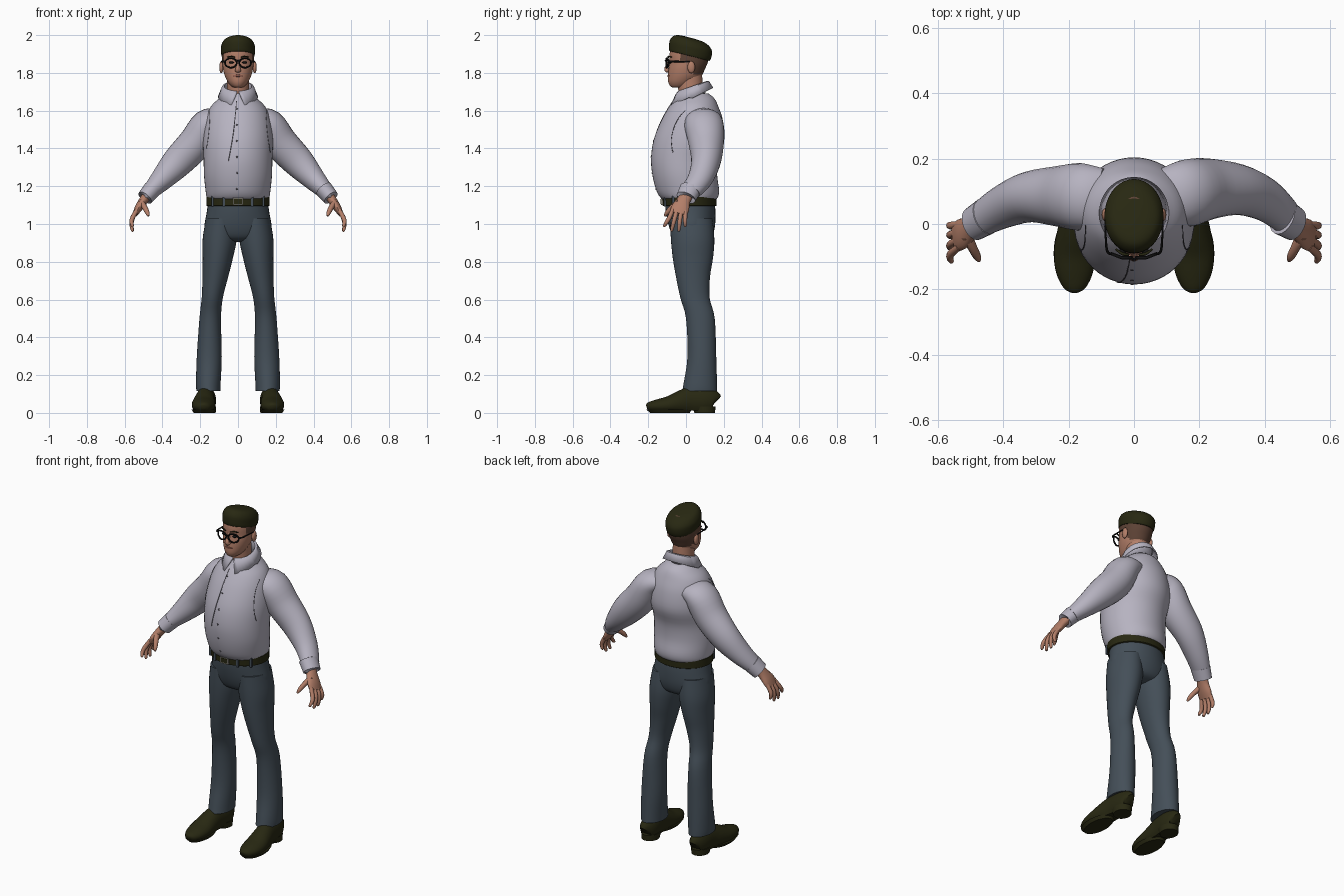
import bpy, bmesh, math
from mathutils import Vector
from mathutils.bvhtree import BVHTree

if "Cube" in bpy.data.objects:
    bpy.data.objects.remove(bpy.data.objects["Cube"])


def material(name, col):
    m = bpy.data.materials.new(name)
    m.diffuse_color = (*col, 1)
    m.use_nodes = True
    m.node_tree.nodes["Principled BSDF"].inputs["Base Color"].default_value = m.diffuse_color
    return m


SHIRT = material("pale lilac cloth", (0.47, 0.45, 0.53))
PANTS = material("slate cloth", (0.058, 0.078, 0.098))
SKIN = material("skin", (0.45, 0.21, 0.14))
FADE = material("cropped hair", (0.11, 0.055, 0.036))
DARK = material("dark olive", (0.021, 0.021, 0.006))
BLACK = material("black", (0.006, 0.006, 0.006))
SEAM = material("seam grey", (0.11, 0.105, 0.125))
LIP = material("lip", (0.30, 0.11, 0.08))
METAL = material("buckle metal", (0.25, 0.24, 0.2))


def spline(rows, sub):
    """Smoothly interpolate rows of parameters."""
    out = []
    for i in range(len(rows) - 1):
        p = [rows[max(i - 1, 0)], rows[i], rows[i + 1], rows[min(i + 2, len(rows) - 1)]]
        for k in range(sub):
            t = k / sub
            out.append([0.5 * (2 * b + (c - a) * t + (2 * a - 5 * b + 4 * c - d) * t * t
                               + (3 * b - a - 3 * c + d) * t ** 3) for a, b, c, d in zip(*p)])
    return out + [list(rows[-1])]


def skin(name, rings, mat, caps=True, closed=False):
    """Bridge equal-length point rings into a mesh object."""
    bm = bmesh.new()
    vs = [[bm.verts.new(p) for p in r] for r in rings]
    n = len(vs[0])
    for i in range(len(vs) if closed else len(vs) - 1):
        a, b = vs[i], vs[(i + 1) % len(vs)]
        for j in range(n):
            k = (j + 1) % n
            bm.faces.new((a[j], a[k], b[k], b[j]))
    if caps and not closed:
        bm.faces.new(vs[0])
        bm.faces.new(vs[-1])
    bmesh.ops.recalc_face_normals(bm, faces=bm.faces)
    return finish(name, bm, mat)


def finish(name, bm, mat):
    me = bpy.data.meshes.new(name)
    bm.to_mesh(me)
    bm.free()
    me.materials.append(mat)
    ob = bpy.data.objects.new(name, me)
    bpy.context.collection.objects.link(ob)
    return ob


def angles(n):
    return [2 * math.pi * j / n for j in range(n)]


def body(name, rows, mat, n=36, sub=4):
    """Horizontal rings: (z, front y, back y, half width, centre x)."""
    rings = [[(cx + rx * math.cos(a), (f + b) / 2 + (b - f) / 2 * math.sin(a), z) for a in angles(n)]
             for z, f, b, rx, cx in spline(rows, sub)]
    return skin(name, rings, mat)


def tube(name, rows, mat, ref=(0, 1, 0), n=20, sub=4, closed=False):
    """Rings along a path: (x, y, z, radius across, radius along ref)."""
    pts = spline(rows, sub) if not closed else rows
    rings, m = [], len(pts)
    for i, p in enumerate(pts):
        nxt = pts[(i + 1) % m] if closed else pts[min(i + 1, m - 1)]
        prv = pts[i - 1] if closed else pts[max(i - 1, 0)]
        t = (Vector(nxt[:3]) - Vector(prv[:3])).normalized()
        v = Vector(ref)
        v = (v - t * v.dot(t)).normalized()
        u = v.cross(t)
        rings.append([Vector(p[:3]) + u * p[3] * math.cos(a) + v * p[4] * math.sin(a) for a in angles(n)])
    return skin(name, rings, mat, closed=closed)


def ball(name, loc, size, mat):
    bm = bmesh.new()
    bmesh.ops.create_uvsphere(bm, u_segments=16, v_segments=10, radius=1)
    for v in bm.verts:
        v.co = Vector([c * s + l for c, s, l in zip(v.co, size, loc)])
    return finish(name, bm, mat)


def box(name, loc, size, mat):
    bm = bmesh.new()
    bmesh.ops.create_cube(bm, size=1)
    for v in bm.verts:
        v.co = Vector([c * s + l for c, s, l in zip(v.co, size, loc)])
    return finish(name, bm, mat)


# Shirt body
torso = body("shirt_body", [
    (1.125, -.11, .15, .15, 0), (1.14, -.135, .168, .165, 0), (1.18, -.158, .175, .172, 0),
    (1.26, -.178, .165, .18, 0), (1.35, -.185, .172, .182, 0), (1.45, -.17, .203, .185, 0),
    (1.55, -.13, .195, .172, 0), (1.62, -.09, .172, .145, 0), (1.665, -.06, .15, .10, 0),
    (1.69, -.045, .12, .07, 0)], SHIRT, n=48)

# Trousers, seat and belt
body("trouser_seat", [
    (1.13, -.112, .15, .155, 0), (1.06, -.106, .156, .166, 0), (.98, -.088, .152, .177, 0),
    (.925, -.06, .13, .15, 0), (.905, -.01, .08, .06, 0)], PANTS)
body("belt", [(1.095, -.118, .158, .163, 0), (1.098, -.124, .162, .168, 0),
              (1.142, -.126, .162, .168, 0), (1.146, -.12, .158, .163, 0)], DARK, sub=1)
box("belt_buckle", (0, -.126, 1.12), (.055, .012, .04), METAL)
box("buckle_inset", (0, -.1325, 1.12), (.04, .004, .026), DARK)

sleeves = []
for s, side in ((-1, "right"), (1, "left")):
    dy = .022 if s > 0 else 0
    for k, x in enumerate((.075, .135)):
        box(f"belt_loop_{side}_{k}", (s * x, .022 - .148 * math.sqrt(1 - (x / .17) ** 2), 1.12),
            (.012, .012, .056), PANTS)
    body(f"trouser_leg_{side}", [
        (1.03, -.085, .14, .08, s * .09), (.92, -.08, .15, .09, s * .097), (.82, -.07, .143, .08, s * .107),
        (.72, -.053, .127, .068, s * .12), (.61, -.03, .125, .056, s * .136), (.5, 0, .152, .057, s * .147),
        (.3, .008, .16, .066, s * .152), (.16, -.012, .164, .065, s * .157),
        (.115, -.02, .165, .063, s * .157)], PANTS)

    # Shoe upper, flattened on the sole
    shoe = tube(f"shoe_{side}", [
        (s * .182, -.208, .03, .012, .012), (s * .182, -.195, .033, .024, .034),
        (s * .182, -.15, .036, .036, .056), (s * .182, -.09, .042, .047, .063),
        (s * .178, -.03, .055, .062, .058), (s * .172, .03, .065, .075, .051),
        (s * .166, .1, .065, .075, .050), (s * .165, .145, .06, .06, .038),
        (s * .165, .155, .055, .04, .022)], DARK, ref=(1, 0, 0), n=24)
    for v in shoe.data.vertices:
        v.co.z = max(v.co.z, .012)
    # Sole and heel
    body(f"sole_{side}", [(0, -.19, .02, .052, s * .182), (.018, -.21, .03, .064, s * .182)], DARK, sub=1)
    body(f"heel_{side}", [(0, .045, .153, .048, s * .166), (.035, .03, .157, .05, s * .166)], DARK, sub=1)

    # Sleeve and cuff
    sleeves.append(tube(f"sleeve_{side}", [
        (s * .09, .085, 1.56, .05, .085), (s * .16, .083 + dy / 2, 1.53, .082, .103),
        (s * .225, .085 + dy, 1.43, .09, .094), (s * .318, .083 + dy, 1.33, .083, .078),
        (s * .40, .053 + dy, 1.24, .062, .066), (s * .462, .018 + dy / 3, 1.175, .044, .055)], SHIRT, n=28))
    tube(f"cuff_{side}", [(s * .452, .024, 1.186, .038, .045), (s * .454, .023, 1.184, .048, .058),
                          (s * .492, 0, 1.139, .043, .053), (s * .492, 0, 1.139, .034, .042)], SHIRT, sub=1)

    # Hand
    tube(f"palm_{side}", [
        (s * .475, .008, 1.16, .026, .034), (s * .50, -.012, 1.125, .024, .036),
        (s * .526, -.03, 1.085, .021, .048), (s * .545, -.04, 1.052, .014, .045)], SKIN)
    for k in range(4):
        yb, yt = (-.074, -.05, -.027, -.005)[k], (-.114, -.076, -.038, -.004)[k]
        zt = (.99, .966, .966, .99)[k]
        tube(f"finger_{side}_{k}", [
            (s * .535, yb + .004, 1.075, .011, .011), (s * .557, (yb * 2 + yt) / 3, 1.035, .0125, .012),
            (s * .564, (yb + yt * 2) / 3, (1.035 + zt) / 2, .011, .011),
            (s * .559, yt, zt, .008, .008), (s * .558, yt, zt - .006, .003, .003)], SKIN, n=10, sub=3)
    tube(f"thumb_{side}", [
        (s * .512, -.035, 1.115, .016, .02), (s * .494, -.073, 1.088, .014, .015),
        (s * .48, -.1, 1.06, .012, .012), (s * .474, -.113, 1.042, .005, .005)], SKIN, n=10, sub=3)

    # Ear, eye and brow
    ball(f"ear_{side}", (s * .088, .028, 1.83), (.011, .02, .032), SKIN)
    ball(f"eye_{side}", (s * .035, -.0835, 1.855), (.013, .007, .006), BLACK)
    tube(f"brow_{side}", [(s * .016, -.094, 1.882, .003, .004), (s * .035, -.091, 1.888, .003, .005),
                          (s * .056, -.077, 1.883, .003, .003)], DARK, n=8)
    # Glasses rim and temple arm
    rim = [(s * (.038 + .031 * math.cos(a)), -.103 + .012 * max(0, math.cos(a)), 1.853 + .025 * math.sin(a),
            .0042, .005) for a in angles(28)]
    tube(f"glasses_rim_{side}", rim, BLACK, n=8, closed=True)
    tube(f"glasses_arm_{side}", [(s * .066, -.092, 1.861, .004, .005), (s * .082, -.083, 1.861, .004, .005),
                                 (s * .087, -.03, 1.86, .003, .004), (s * .088, .035, 1.857, .003, .004)],
         BLACK, ref=(0, 0, 1), n=8)
tube("glasses_bridge", [(-.01, -.103, 1.86, .004, .004), (0, -.109, 1.864, .004, .004),
                        (.01, -.103, 1.86, .004, .004)], BLACK, n=8)

# Neck and head
body("neck", [(1.63, -.035, .10, .068, 0), (1.70, -.04, .09, .059, 0), (1.80, -.05, .085, .058, 0)], SKIN)
head = body("head", [
    (1.722, -.07, 0, .02, 0), (1.73, -.084, .02, .036, 0), (1.752, -.094, .05, .054, 0),
    (1.785, -.095, .083, .07, 0), (1.82, -.092, .10, .079, 0), (1.855, -.087, .115, .083, 0),
    (1.90, -.087, .125, .084, 0), (1.94, -.075, .12, .078, 0), (1.97, -.04, .08, .05, 0)], SKIN, n=40, sub=6)
head.data.materials.append(FADE)
for p in head.data.polygons:
    c = p.center
    if c.z > 1.79 and c.y > .035 or c.z > 1.865 and c.y > -.03:
        p.material_index = 1
tube("nose", [(0, -.084, 1.868, .006, .008), (0, -.094, 1.845, .008, .010), (0, -.104, 1.822, .011, .013),
              (0, -.098, 1.812, .012, .017), (0, -.09, 1.806, .004, .008)], SKIN, ref=(1, 0, 0), n=14)
tube("mouth", [(-.026, -.087, 1.783, .002, .002), (-.012, -.0935, 1.785, .005, .004),
               (0, -.0955, 1.784, .006, .004), (.012, -.0935, 1.785, .005, .004),
               (.026, -.087, 1.783, .002, .002)], LIP, n=8)

# Hair cap, tilted down to the back
hair = body("hair", [
    (1.89, -.078, .118, .082, 0), (1.893, -.088, .126, .088, 0), (1.92, -.09, .136, .09, 0),
    (1.955, -.086, .136, .089, 0), (1.982, -.068, .118, .075, 0), (1.994, -.045, .09, .05, 0),
    (1.998, -.01, .05, .02, 0)], DARK)
for v in hair.data.vertices:
    v.co.z -= .26 * (v.co.y - .02)
top = max(v.co.z for v in hair.data.vertices)
for v in hair.data.vertices:
    v.co.z += (2.0 - top) * max(0, min(1, (v.co.z - 1.9) / .06))

# Folded shirt collar, open at the throat with two points
bm = bmesh.new()
grid = []
for j in range(33):
    t = j / 32 * 2 - 1
    row = []
    for r, drop, gap in ((.062, .055, .05), (.074, 0, .06), (.083, .006, .10), (.104, .06, .33)):
        a = math.pi / 2 + t * (math.pi - gap)
        x, y = r * math.cos(a), .034 + r * math.sin(a) * 1.03
        tip = .018 * max(0, abs(t) - .75) * 4 if drop > .05 and r > .1 else 0
        row.append(bm.verts.new((x, y - tip * .6, 1.727 + .5 * (r / .085 * .85) * (y - .034) * .95 - drop
                                 + (.012 if r > .1 and abs(t) > .6 else 0))))
    grid.append(row)
for a, b in zip(grid, grid[1:]):
    for k in range(3):
        bm.faces.new((a[k], a[k + 1], b[k + 1], b[k]))
bmesh.ops.recalc_face_normals(bm, faces=bm.faces)
collar = finish("collar", bm, SHIRT)
mod = collar.modifiers.new("thickness", "SOLIDIFY")
mod.thickness, mod.offset = .007, 0

# Seams laid on the shirt surface
trees = [BVHTree.FromPolygons([v.co for v in o.data.vertices], [p.vertices for p in o.data.polygons])
         for o in [torso] + sleeves]


def front(x, z):
    hits = [t.ray_cast(Vector((x, -1, z)), Vector((0, 1, 0)))[0] for t in trees]
    return min([h.y for h in hits if h] or [0])


def seam(name, x0, z0, x1, z1, bend=0):
    rows = []
    for i in range(13):
        t = i / 12
        x, z = x0 + (x1 - x0) * t + bend * math.sin(math.pi * t), z0 + (z1 - z0) * t
        rows.append((x, front(x, z), z, .0022, .0022))
    tube(name, rows, SEAM, ref=(1, 0, 0), n=6, sub=1)


seam("placket_seam", -.008, 1.65, -.052, 1.33, .006)
seam("armhole_seam_right", -.148, 1.6, -.166, 1.4, .004)
seam("armhole_seam_left", .148, 1.6, .17, 1.38, -.004)
for k in range(6):
    z = 1.61 - k * .085
    ball(f"button_{k}", (-.006, front(-.006, z), z), (.005, .003, .005), SEAM)

# Smooth shading with sharp edges kept
for o in bpy.context.scene.objects:
    o.select_set(True)
    bpy.context.view_layer.objects.active = o
bpy.ops.object.shade_smooth_by_angle(angle=math.radians(40))
